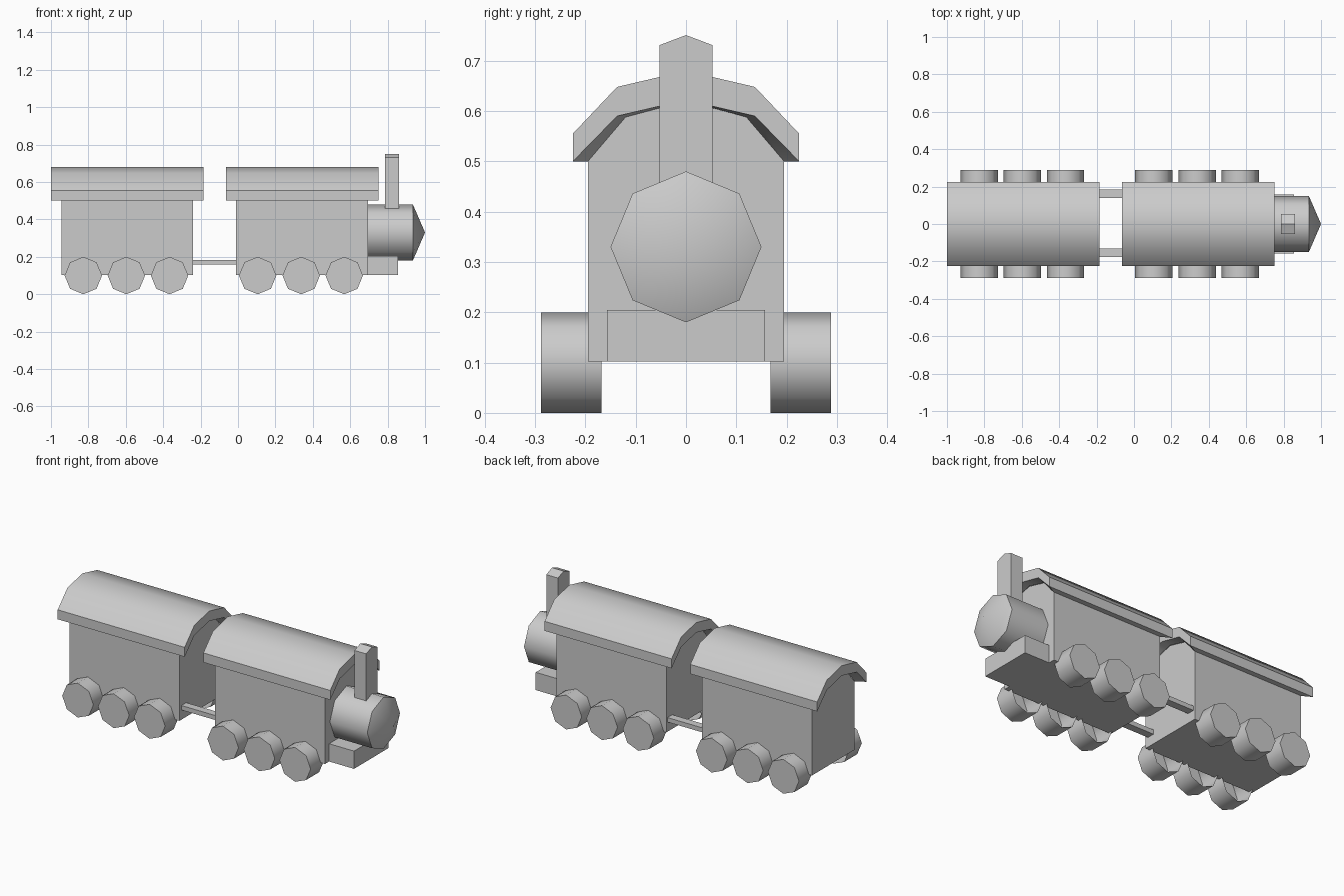
import bpy, math

if "Cube" in bpy.data.objects:
    bpy.data.objects.remove(bpy.data.objects["Cube"])

ROOF = [(-0.225, 0.5), (-0.137, 0.59), (0, 0.622), (0.137, 0.59), (0.225, 0.5)]
INNER = [(-0.195, 0.5), (-0.12, 0.588), (0, 0.62), (0.12, 0.588), (0.195, 0.5)]
TOP = [(-0.225, 0.555), (-0.137, 0.648), (0, 0.68), (0.137, 0.648), (0.225, 0.555)]


def make(name, verts, faces, angle=None):
    mesh = bpy.data.meshes.new(name)
    mesh.from_pydata(verts, [], faces)
    mesh.validate()
    obj = bpy.data.objects.new(name, mesh)
    bpy.context.collection.objects.link(obj)
    bpy.ops.object.select_all(action='DESELECT')
    obj.select_set(True)
    bpy.context.view_layer.objects.active = obj
    bpy.ops.object.mode_set(mode='EDIT')
    bpy.ops.mesh.select_all(action='SELECT')
    bpy.ops.mesh.normals_make_consistent(inside=False)
    bpy.ops.object.mode_set(mode='OBJECT')
    if angle:
        bpy.ops.object.shade_smooth_by_angle(angle=math.radians(angle))
    return obj


def extrude_x(name, profile, x0, x1):
    """Solid with a (y, z) profile running from x0 to x1."""
    n = len(profile)
    verts = [(x, y, z) for x in (x0, x1) for y, z in profile]
    faces = [list(range(n)), list(range(n, 2 * n))]
    faces += [(i, (i + 1) % n, n + (i + 1) % n, n + i) for i in range(n)]
    return make(name, verts, faces)


def box(name, x0, x1, y0, y1, z0, z1):
    return extrude_x(name, [(y0, z0), (y1, z0), (y1, z1), (y0, z1)], x0, x1)


def octagon(r):
    return [(r * math.sin(i * math.pi / 4), r * math.cos(i * math.pi / 4)) for i in range(8)]


def roof(name, x0, x1):
    """Arched roof whose eaves slope inward to meet the body."""
    verts = []
    for profile, inset in ((INNER, 0.053), (ROOF, 0), (TOP, 0)):
        verts += [(x0 + inset, y, z) for y, z in profile]
        verts += [(x1 - inset, y, z) for y, z in reversed(profile)]
    faces = []
    for k in (0, 10):
        for i in range(10):
            j = (i + 1) % 10
            faces.append((k + i, k + j, k + 10 + j, k + 10 + i))
    faces += [(20 + i, 21 + i, 28 - i, 29 - i) for i in range(4)]
    return make(name, verts, faces, 38)


def wheel(name, x, side):
    """Eight-sided wheel, open on its inner end."""
    verts = [(x + a, side * y, 0.1 + b) for y in (0.288, 0.168) for a, b in octagon(0.1)]
    faces = [list(range(8))]
    faces += [(i, (i + 1) % 8, 8 + (i + 1) % 8, 8 + i) for i in range(8)]
    make(name, verts, faces, 50)


# Carriage and engine cab: body, roof and six wheels each
for part, bx, rx, wheels in (
        ("carriage", (-0.945, -0.24), (-1.0, -0.185), (-0.827, -0.597, -0.366)),
        ("engine", (-0.01, 0.695), (-0.065, 0.75), (0.105, 0.338, 0.568))):
    extrude_x(part + "_body", [(-0.195, 0.102)] + INNER + [(0.195, 0.102)], *bx)
    roof(part + "_roof", *rx)
    for i, x in enumerate(wheels):
        for side, label in ((1, "back"), (-1, "front")):
            wheel(f"{part}_wheel_{label}_{i + 1}", x, side)

# Coupling bars
box("coupling_bar_back", -0.24, -0.01, 0.14, 0.184, 0.158, 0.184)
box("coupling_bar_front", -0.24, -0.01, -0.176, -0.132, 0.158, 0.184)

# Front platform
box("front_platform", 0.695, 0.855, -0.157, 0.157, 0.102, 0.205)

# Boiler with pointed nose
verts = [(x, y, 0.33 + z) for x in (0.695, 0.935) for y, z in octagon(0.15)] + [(1.0, 0, 0.33)]
faces = [list(range(8))]
for i in range(8):
    j = (i + 1) % 8
    faces += [(i, j, 8 + j, 8 + i), (8 + i, 8 + j, 16)]
make("boiler", verts, faces, 50)

# Chimney with a ridged top
extrude_x("chimney", [(-0.053, 0.44), (0.053, 0.44), (0.053, 0.731), (0, 0.751), (-0.053, 0.731)],
          0.785, 0.86)
